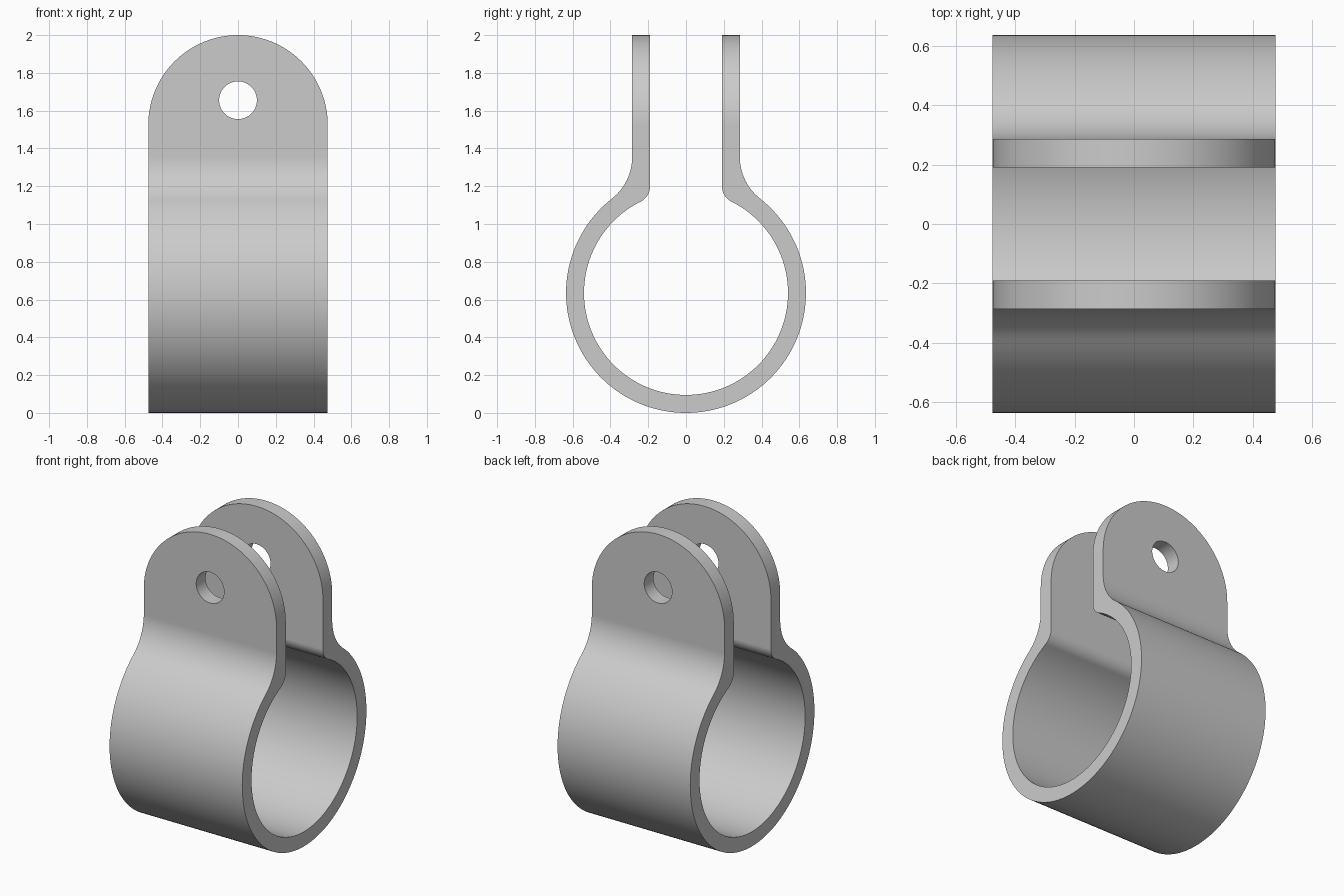
import bpy, bmesh
from math import sin, cos, atan2, pi

cube = bpy.data.objects.get("Cube")
if cube:
    bpy.data.objects.remove(cube, do_unlink=True)

HALF_WIDTH = 0.475
OUTER, INNER = 0.635, 0.54          # ring radii
RING_Z = OUTER
TOP = 2.0
HOLE_Z, HOLE_R = 1.655, 0.1


def arc(cx, cz, r, start, end, steps):
    return [(cx + r * cos(start + (end - start) * i / steps),
             cz + r * sin(start + (end - start) * i / steps)) for i in range(steps + 1)]


def half_path(face_y, ring_r, fillet_z):
    """Lug face, tangent fillet, then ring arc down to the lowest point."""
    dz = fillet_z - RING_Z
    r = (face_y ** 2 + dz ** 2 - ring_r ** 2) / (2 * (ring_r - face_y))
    cy = face_y + r
    t = atan2(dz, cy)
    fillet = arc(cy, fillet_z, r, pi, pi + t, 16)
    ring = arc(0, RING_Z, ring_r, t, -pi / 2, 64)
    return [(face_y, TOP + 0.1)] + fillet + ring[1:]


def full_path(*args):
    right = half_path(*args)
    return right + [(-y, z) for y, z in reversed(right[:-1])]


def prism(name, points, axis, half_depth):
    """Extrude a closed outline along x or y."""
    bm = bmesh.new()
    place = (lambda d, u, v: (d, u, v)) if axis == "x" else (lambda d, u, v: (u, d, v))
    face = bm.faces.new([bm.verts.new(place(-half_depth, u, v)) for u, v in points])
    new = bmesh.ops.extrude_face_region(bm, geom=[face])["geom"]
    move = place(2 * half_depth, 0, 0)
    bmesh.ops.translate(bm, vec=move, verts=[g for g in new if isinstance(g, bmesh.types.BMVert)])
    bmesh.ops.recalc_face_normals(bm, faces=bm.faces)
    mesh = bpy.data.meshes.new(name)
    bm.to_mesh(mesh)
    bm.free()
    obj = bpy.data.objects.new(name, mesh)
    bpy.context.collection.objects.link(obj)
    return obj


# Bent strap: ring with two upright lugs
outer = full_path(0.285, OUTER, 1.355)
inner = full_path(0.19, INNER, 1.2)
clamp = prism("pipe_clamp", outer + inner[::-1], "x", 0.6)

# Rounded strap outline and bolt hole
tab_z = TOP - HALF_WIDTH
outline = prism("strap_outline",
                [(-HALF_WIDTH, -0.1), (HALF_WIDTH, -0.1)]
                + arc(0, tab_z, HALF_WIDTH, 0, pi, 64), "y", 0.8)
hole = prism("bolt_hole", arc(0, HOLE_Z, HOLE_R, 0, 2 * pi, 48)[:-1], "y", 0.9)

bpy.ops.object.select_all(action="DESELECT")
bpy.context.view_layer.objects.active = clamp
clamp.select_set(True)
for cutter, operation in ((outline, "INTERSECT"), (hole, "DIFFERENCE")):
    mod = clamp.modifiers.new(cutter.name, "BOOLEAN")
    mod.object, mod.operation, mod.solver = cutter, operation, "EXACT"
    bpy.ops.object.modifier_apply(modifier=mod.name)
    bpy.data.objects.remove(cutter, do_unlink=True)

# Smooth bends with crisp cut edges
bpy.ops.object.shade_smooth_by_angle(angle=pi / 6)
weighted = clamp.modifiers.new("flat_lugs", "WEIGHTED_NORMAL")
weighted.keep_sharp = True

# Plain grey metal
grey = bpy.data.materials.new("grey_metal")
grey.use_nodes = True
colour = (0.6, 0.6, 0.6, 1)
grey.diffuse_color = colour
grey.node_tree.nodes["Principled BSDF"].inputs["Base Color"].default_value = colour
clamp.data.materials.clear()
clamp.data.materials.append(grey)
for poly in clamp.data.polygons:
    poly.material_index = 0
